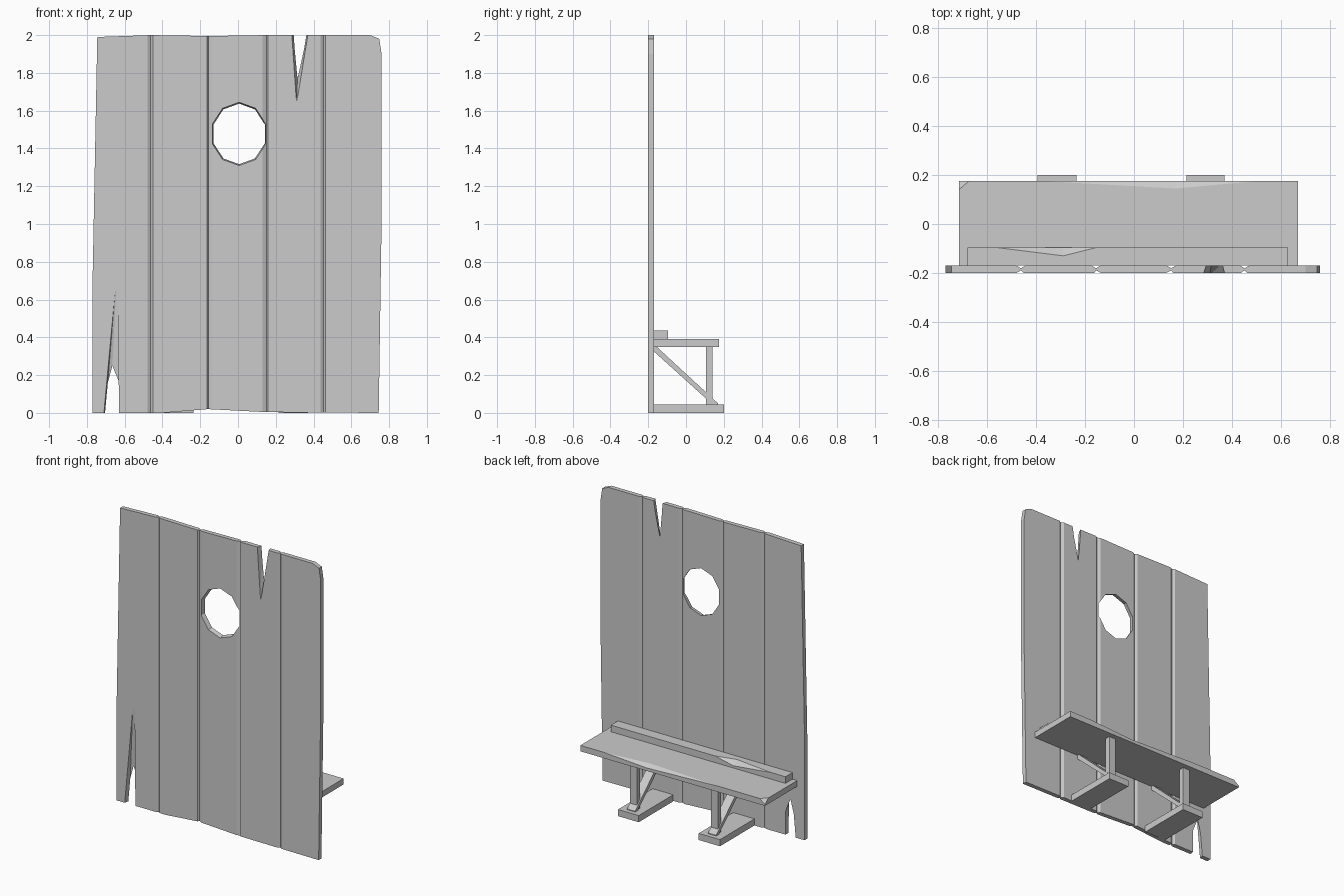
import bpy, bmesh, math

if "Cube" in bpy.data.objects:
    bpy.data.objects.remove(bpy.data.objects["Cube"])


def make(name, bm):
    bmesh.ops.recalc_face_normals(bm, faces=bm.faces)
    me = bpy.data.meshes.new(name)
    bm.to_mesh(me)
    bm.free()
    ob = bpy.data.objects.new(name, me)
    bpy.context.collection.objects.link(ob)
    return ob


def loft(name, a, b):
    """Solid between two matching rings of 3D points."""
    bm = bmesh.new()
    va, vb = [bm.verts.new(p) for p in a], [bm.verts.new(p) for p in b]
    bm.faces.new(va)
    bm.faces.new(vb)
    n = len(va)
    for i in range(n):
        j = (i + 1) % n
        bm.faces.new((va[i], va[j], vb[j], vb[i]))
    return make(name, bm)


def box(name, x0, x1, y0, y1, z0, z1):
    ring = [(x0, y0), (x1, y0), (x1, y1), (x0, y1)]
    return loft(name, [(x, y, z0) for x, y in ring], [(x, y, z1) for x, y in ring])


def hull(name, pts):
    bm = bmesh.new()
    for p in pts:
        bm.verts.new(p)
    bmesh.ops.convex_hull(bm, input=bm.verts)
    return make(name, bm)


def boolean(ob, cutter, op='DIFFERENCE'):
    m = ob.modifiers.new("cut", 'BOOLEAN')
    m.operation, m.object, m.solver = op, cutter, 'EXACT'
    bpy.context.view_layer.objects.active = ob
    bpy.ops.object.modifier_apply(modifier=m.name)
    bpy.data.objects.remove(cutter, do_unlink=True)


# Plank wall: grooved cross-section pulled upwards
F, B = -0.2, -0.17
seams = [(-0.462, 0.018, 0.012), (-0.155, 0.008, 0.02), (0.152, 0.022, 0.008), (0.452, 0.016, 0.01)]
front, back = [(-0.9, F)], [(-0.9, B)]
for x, l, r in seams:
    front += [(x - l, F), (x, -0.189), (x + r, F)]
    back += [(x - 0.018, B), (x, -0.181), (x + 0.018, B)]
section = front + [(0.9, F), (0.9, B)] + back[::-1]
wall = loft("plank_wall", [(x, y, -0.1) for x, y in section], [(x, y, 2.1) for x, y in section])

# Worn outer silhouette
outline = [(-0.77, 0), (-0.77, 0.7), (-0.745, 1.99), (-0.46, 2), (-0.15, 1.995), (0.15, 2),
           (0.7, 2), (0.748, 1.98), (0.76, 1.9), (0.76, 1.0), (0.745, 0), (0.15, 0.004),
           (-0.16, 0.02), (-0.4, 0)]
boolean(wall, loft("outline_cutter", [(x, -0.3, z) for x, z in outline],
                   [(x, 0, z) for x, z in outline]), 'INTERSECT')


# Ten-sided window, slightly tapered
def ring(y, d):
    return [(0.006 + (0.15 - d) * math.sin(i * math.pi / 5), y,
             1.477 + (0.168 - d) * math.cos(i * math.pi / 5)) for i in range(10)]


boolean(wall, loft("window_cutter", ring(-0.21, -0.002), ring(-0.16, 0.01)))

# Splits in the boards, deeper on the front side
splits = [([(0.285, 2), (0.31, 1.65), (0.37, 2)], [(0.295, 2), (0.315, 1.77), (0.362, 2)], 2.1),
          ([(-0.71, 0), (-0.645, 0.66), (-0.63, 0)], [(-0.704, 0), (-0.665, 0.25), (-0.627, 0)], -0.1)]
for fr, bk, end in splits:
    pts = []
    for (xf, zf), (xb, zb) in zip(fr, bk):
        dx, dz = (xb - xf) / 3, (zb - zf) / 3
        pts += [(xf - dx, -0.21, zf - dz), (xb + dx, -0.16, zb + dz)]
    pts += [(x, y, end) for tri, y in ((fr, -0.21), (bk, -0.16)) for x in (tri[0][0], tri[2][0])]
    boolean(wall, hull("split_cutter", pts))

# Shelf with a chipped rear edge and corner
shelf = box("shelf", -0.715, 0.67, B, 0.175, 0.35, 0.39)
boolean(shelf, hull("chip", [(-0.37, 0.175, 0.39), (0.5, 0.175, 0.39), (0.17, 0.145, 0.39),
                             (0.17, 0.175, 0.37), (0.1, 0.21, 0.43)]))
boolean(shelf, hull("chip", [(-0.715, 0.14, 0.39), (-0.675, 0.175, 0.39),
                             (-0.715, 0.175, 0.36), (-0.76, 0.22, 0.43)]))

# Narrow ledge on top of the shelf, chipped as well
ledge = box("ledge", -0.68, 0.63, B, -0.095, 0.39, 0.435)
boolean(ledge, hull("chip", [(-0.57, -0.095, 0.435), (-0.15, -0.095, 0.435), (-0.29, -0.13, 0.435),
                             (-0.29, -0.095, 0.405), (-0.33, -0.06, 0.47)]))

# Two supports: foot, post and diagonal brace
brace = [(B, 0.35), (B, 0.32), (0.135, 0.045), (0.17, 0.045), (-0.14, 0.35)]
brace = [(B, 0.35), (B, 0.325), (0.14, 0.045), (0.17, 0.045), (0.17, 0.05), (-0.155, 0.35)]
for side, x0, x1 in (("left", -0.395, -0.235), ("right", 0.215, 0.37)):
    c = (x0 + x1) / 2
    box(side + "_foot", x0, x1, B, 0.2, 0, 0.045)
    box(side + "_post", c - 0.022, c + 0.028, 0.105, 0.14, 0.045, 0.35)
    loft(side + "_brace", [(c - 0.03, y, z) for y, z in brace], [(c + 0.03, y, z) for y, z in brace])
